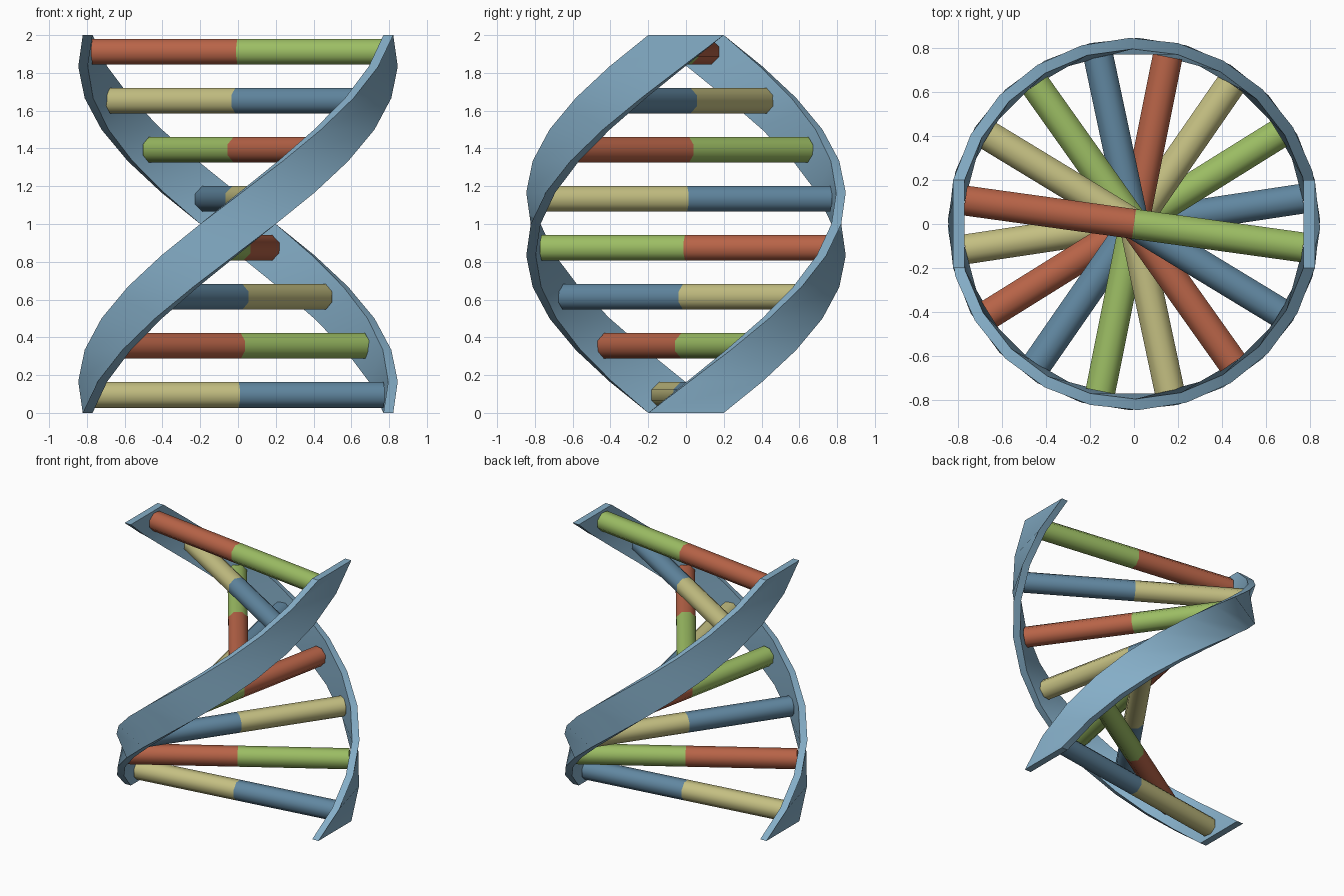
import bpy, bmesh, math
from mathutils import Matrix, Vector

if "Cube" in bpy.data.objects:
    bpy.data.objects.remove(bpy.data.objects["Cube"])

HEIGHT = 2.0
TWIST = math.pi          # half a turn over the full height
STEPS = 12


def material(name, srgb):
    m = bpy.data.materials.new(name)
    lin = [((c + 0.055) / 1.055) ** 2.4 for c in srgb]
    m.diffuse_color = (*lin, 1)
    m.use_nodes = True
    m.node_tree.nodes["Principled BSDF"].inputs["Base Color"].default_value = m.diffuse_color
    return m


STRAND = material("light blue", (0.52, 0.68, 0.78))
BLUE = material("steel blue", (0.38, 0.53, 0.63))
RED = material("brick red", (0.72, 0.39, 0.28))
GREEN = material("leaf green", (0.61, 0.74, 0.39))
SAND = material("sand yellow", (0.77, 0.75, 0.51))


def loft(name, rings, mats, mat_rule, angle):
    """Skin a list of equal-sized point rings, cap both ends, shade smooth."""
    bm = bmesh.new()
    vs = [[bm.verts.new(p) for p in ring] for ring in rings]
    n = len(vs[0])
    last = len(vs) - 2
    for k in range(len(vs) - 1):
        for i in range(n):
            j = (i + 1) % n
            f = bm.faces.new((vs[k][i], vs[k][j], vs[k + 1][j], vs[k + 1][i]))
            f.material_index = mat_rule(k)
    bm.faces.new(vs[0][::-1]).material_index = mat_rule(0)
    bm.faces.new(vs[-1]).material_index = mat_rule(last)
    bmesh.ops.recalc_face_normals(bm, faces=bm.faces)
    me = bpy.data.meshes.new(name)
    bm.to_mesh(me)
    bm.free()
    for m in mats:
        me.materials.append(m)
    ob = bpy.data.objects.new(name, me)
    bpy.context.collection.objects.link(ob)
    bpy.ops.object.select_all(action='DESELECT')
    ob.select_set(True)
    bpy.context.view_layer.objects.active = ob
    bpy.ops.object.shade_smooth_by_angle(angle=math.radians(angle))
    return ob


# Two twisted ribbons: a flat plate section turned as it rises
section = [(0.77, -0.2), (0.822, -0.2), (0.822, 0.2), (0.77, 0.2)]
for s, name in enumerate(("strand_a", "strand_b")):
    rings = []
    for k in range(STEPS + 1):
        t = k / STEPS
        rot = Matrix.Rotation(s * math.pi + TWIST * t, 3, 'Z')
        rings.append([rot @ Vector((x, y, HEIGHT * t)) for x, y in section])
    loft(name, rings, [STRAND], lambda k: 0, 35)

# Two-coloured rungs, (strand_b side, strand_a side), from bottom to top
pairs = [(SAND, BLUE), (RED, GREEN), (BLUE, SAND), (GREEN, RED),
         (SAND, BLUE), (RED, GREEN), (BLUE, SAND), (GREEN, RED)]
SIDES, RADIUS, HALF = 8, 0.0735, 0.775
for r, pair in enumerate(pairs):
    z = 0.095 + 0.2596 * r
    rot = Matrix.Rotation(TWIST * z / HEIGHT, 3, 'Z')
    rings = []
    for x in (-HALF, 0, HALF):
        ring = []
        for i in range(SIDES):
            a = 2 * math.pi * (i + 0.5) / SIDES
            ring.append(rot @ Vector((x, RADIUS * math.cos(a),
                                      z + RADIUS * math.sin(a))))
        rings.append(ring)
    loft(f"rung_{r + 1}", rings, pair, lambda k: k, 50)
